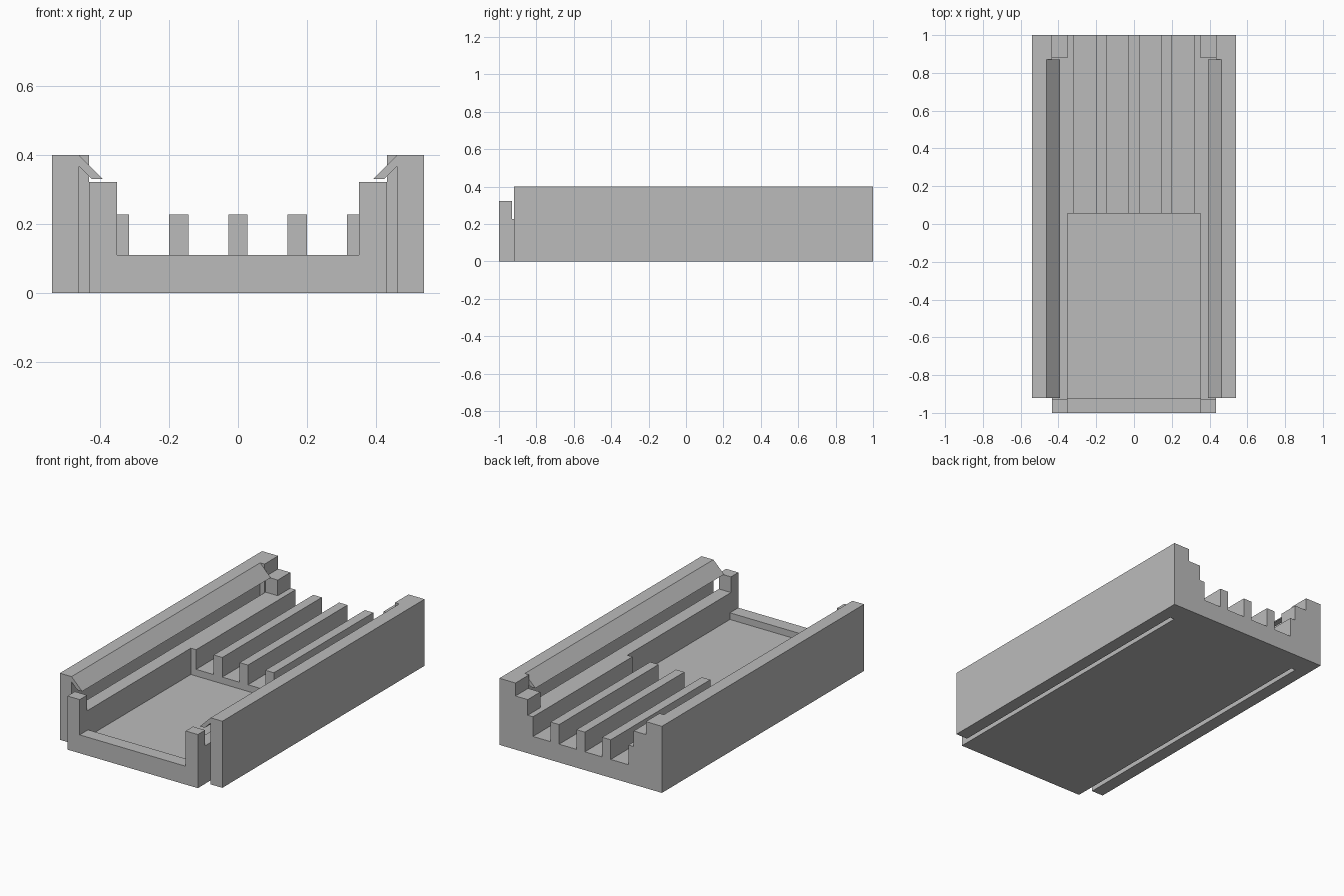
import bpy
import bmesh

old = bpy.data.objects.get("Cube")
if old:
    bpy.data.objects.remove(old, do_unlink=True)

grey = bpy.data.materials.new("plain grey")
grey.use_nodes = True
colour = (0.5, 0.5, 0.5, 1)
grey.diffuse_color = colour
grey.node_tree.nodes["Principled BSDF"].inputs["Base Color"].default_value = colour

# Main sizes
HALF_W, HEIGHT = 0.54, 0.4
INNER, TRAY, SLOT = 0.352, 0.433, 0.462
FLOOR, SILL, RIB_TOP, POST_TOP = 0.07, 0.11, 0.228, 0.322
FRONT, BACK, RIB_START = -0.92, 0.87, 0.055
FAR = 1.2


def prism(name, profile, y0, y1):
    """Extrude an xz profile along y."""
    bm = bmesh.new()
    face = bm.faces.new([bm.verts.new((x, y0, z)) for x, z in profile])
    new = bmesh.ops.extrude_face_region(bm, geom=[face])["geom"]
    verts = [v for v in new if isinstance(v, bmesh.types.BMVert)]
    bmesh.ops.translate(bm, verts=verts, vec=(0, y1 - y0, 0))
    bmesh.ops.recalc_face_normals(bm, faces=bm.faces)
    mesh = bpy.data.meshes.new(name)
    bm.to_mesh(mesh)
    bm.free()
    mesh.materials.append(grey)
    obj = bpy.data.objects.new(name, mesh)
    bpy.context.collection.objects.link(obj)
    return obj


def box(name, x0, x1, y0, y1, z0, z1):
    return prism(name, [(x0, z0), (x1, z0), (x1, z1), (x0, z1)], y0, y1)


def combine(target, tool, operation):
    mod = target.modifiers.new(operation.lower(), "BOOLEAN")
    mod.operation, mod.solver, mod.object = operation, "EXACT", tool
    bpy.context.view_layer.objects.active = target
    bpy.ops.object.modifier_apply(modifier=mod.name)
    bpy.data.objects.remove(tool, do_unlink=True)


def cut(*limits):
    combine(tray, box("cutter", *limits), "DIFFERENCE")


tray = box("slotted_tray", -HALF_W, HALF_W, -1, 1, 0, HEIGHT)

# Stepped channel: post tops, inner walls, front opening and sunken floor
cut(-TRAY, TRAY, -FAR, FAR, POST_TOP, 1)
cut(-TRAY, TRAY, -0.93, 0.88, RIB_TOP, 1)
cut(-INNER, INNER, -FAR, FAR, RIB_TOP, 1)
cut(-INNER, INNER, -FAR, RIB_START, SILL, 1)
cut(-INNER, INNER, FRONT, RIB_START, FLOOR, 1)

# Grooves that leave the ribs standing
for x0, x1 in ((0.028, 0.143), (0.2, 0.317)):
    cut(x0, x1, 0, FAR, SILL, 1)
    cut(-x1, -x0, 0, FAR, SILL, 1)

# Side slots, front corner notches and sloping retaining lips
for side in (-1, 1):
    for outer, y_end in ((1, FRONT), (SLOT, BACK)):
        x0, x1 = sorted((side * TRAY, side * outer))
        cut(x0, x1, -FAR, y_end, -1, 1)
    lip = [(0.48, 0.4), (SLOT, 0.4), (0.392, 0.33),
           (0.424, 0.33), (SLOT, 0.368), (0.48, 0.368)]
    tool = prism("lip", [(side * x, z) for x, z in lip], FRONT, BACK)
    combine(tray, tool, "UNION")

# Merge coplanar fragments
bm = bmesh.new()
bm.from_mesh(tray.data)
bmesh.ops.remove_doubles(bm, verts=bm.verts, dist=0.0001)
bmesh.ops.dissolve_limit(bm, angle_limit=0.01, verts=bm.verts, edges=bm.edges)
bm.to_mesh(tray.data)
bm.free()
